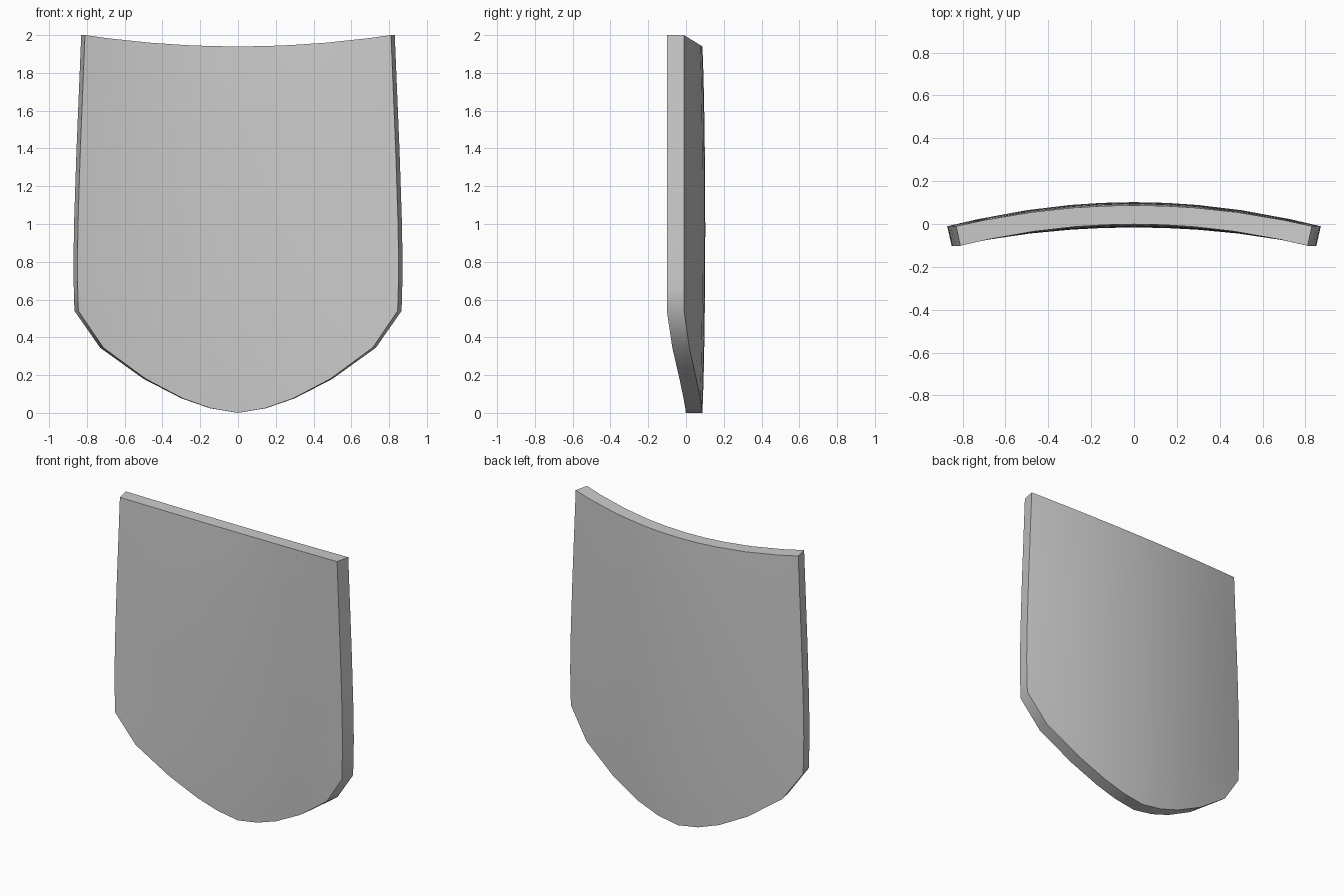
import bpy, bmesh, math

if "Cube" in bpy.data.objects:
    bpy.data.objects.remove(bpy.data.objects["Cube"])

# half outline along the bottom: (x, z of the lower edge)
HALF = [(0, 0), (0.15, 0.025), (0.3, 0.077), (0.5, 0.18), (0.73, 0.345), (0.866, 0.54)]
COLS = [(-x, z) for x, z in HALF[:0:-1]] + HALF
W = 0.866
ROWS = 12
# side profile: half width at height z
SIDE = [(0.0, 0.866), (0.54, 0.866), (0.75, 0.872), (1.0, 0.868), (1.37, 0.856), (2.0, 0.83)]


def half_width(z):
    for (z0, w0), (z1, w1) in zip(SIDE, SIDE[1:]):
        if z <= z1:
            return w0 + (w1 - w0) * (z - z0) / (z1 - z0)
    return SIDE[-1][1]


bm = bmesh.new()


def surface(front):
    """Curved sheet: the front is pushed forward and narrowed along the arc normal."""
    grid = []
    for x0, low in COLS:
        u = x0 / W
        top = 2.0 - 0.06 * (1 - u * u)
        col = []
        for j in range(ROWS + 1):
            t = j / ROWS
            z = low + (top - low) * t
            x = u * half_width(z)
            y = 0.087 - 0.13 * (u * W) ** 2
            bulge = 0.015 * max(0, math.sin(math.pi * t)) ** 0.7 * (1 - u * u)
            if front:
                x *= 0.976
                y -= 0.088 + 0.003 * u * u + bulge
            else:
                y += bulge
            col.append(bm.verts.new((x, y, z)))
        grid.append(col)
    for a, b in zip(grid, grid[1:]):
        for j in range(ROWS):
            bm.faces.new((a[j], b[j], b[j + 1], a[j + 1]))
    return grid


def border(g):
    return ([c[0] for c in g] + g[-1][1:] + [c[-1] for c in g[-2::-1]] + g[0][-2:0:-1])


# front and back sheets joined by a rim
front, back = border(surface(True)), border(surface(False))
n = len(front)
for i in range(n):
    k = (i + 1) % n
    bm.faces.new((front[i], front[k], back[k], back[i]))
bmesh.ops.recalc_face_normals(bm, faces=bm.faces)

mesh = bpy.data.meshes.new("shield_plate")
bm.to_mesh(mesh)
bm.free()
obj = bpy.data.objects.new("shield_plate", mesh)
bpy.context.collection.objects.link(obj)
bpy.context.view_layer.objects.active = obj
obj.select_set(True)
bpy.ops.object.shade_smooth_by_angle(angle=math.radians(40))
